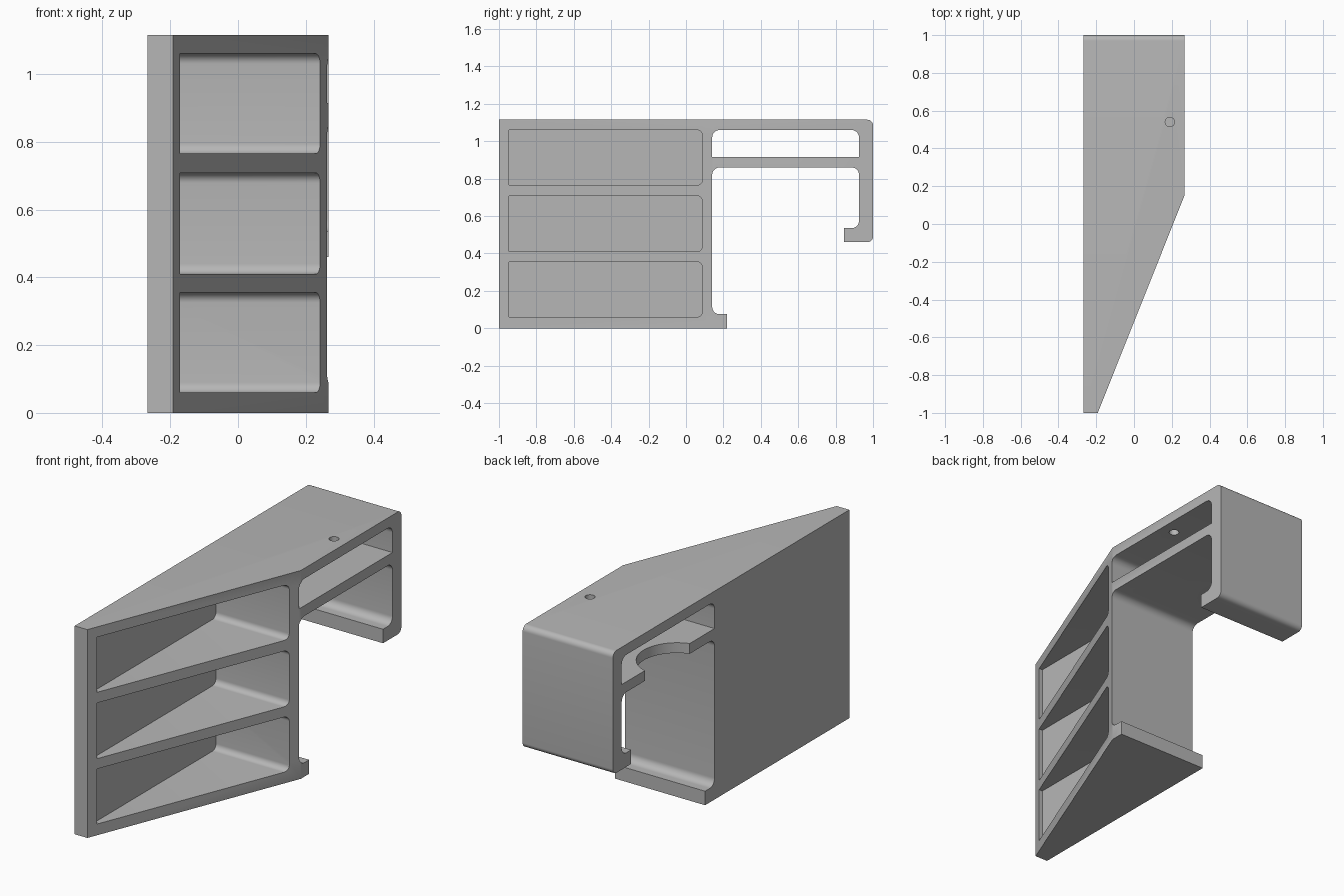
import bpy
import bmesh
import math
from mathutils import Vector

old = bpy.data.objects.get("Cube")
if old:
    bpy.data.objects.remove(old, do_unlink=True)

grey = bpy.data.materials.new("plain grey")
grey.use_nodes = True
grey.diffuse_color = (0.47, 0.47, 0.47, 1)
grey.node_tree.nodes["Principled BSDF"].inputs["Base Color"].default_value = (0.47, 0.47, 0.47, 1)

W = 0.267      # half width
TOP = 1.115    # overall height


def rounded(corners, steps=8):
    """Outline from (u, v, radius) corners, each replaced by a fillet arc."""
    out = []
    for i, (u, v, r) in enumerate(corners):
        p = Vector((u, v))
        if r == 0:
            out.append(p)
            continue
        a = (Vector(corners[i - 1][:2]) - p).normalized()
        b = (Vector(corners[(i + 1) % len(corners)][:2]) - p).normalized()
        centre = p + (a + b) * r
        for k in range(steps + 1):
            t = k / steps * math.pi / 2
            out.append(centre - b * r * math.cos(t) - a * r * math.sin(t))
    return out


def prism(name, outline, place, lo, hi):
    """Extrude a 2D outline between lo and hi; place maps (u, v, depth) to xyz."""
    bm = bmesh.new()
    face = bm.faces.new([bm.verts.new(place(u, v, lo)) for u, v in outline])
    move = Vector(place(0, 0, hi)) - Vector(place(0, 0, lo))
    new = bmesh.ops.extrude_face_region(bm, geom=[face])["geom"]
    bmesh.ops.translate(bm, vec=move, verts=[g for g in new if isinstance(g, bmesh.types.BMVert)])
    bmesh.ops.recalc_face_normals(bm, faces=bm.faces)
    mesh = bpy.data.meshes.new(name)
    bm.to_mesh(mesh)
    bm.free()
    mesh.materials.append(grey)
    obj = bpy.data.objects.new(name, mesh)
    bpy.context.collection.objects.link(obj)
    return obj


def side(u, v, d):
    return (d, u, v)


def plan(u, v, d):
    return (u, v, d)


def circle(cx, cy, r, n):
    return [(cx + r * math.cos(2 * math.pi * k / n), cy + r * math.sin(2 * math.pi * k / n))
            for k in range(n)]


def combine(target, tool, operation):
    tool.hide_render = True
    mod = target.modifiers.new(operation.lower(), "BOOLEAN")
    mod.operation, mod.object, mod.solver = operation, tool, "EXACT"
    bpy.context.view_layer.objects.active = target
    bpy.ops.object.modifier_apply(modifier=mod.name)
    bpy.data.objects.remove(tool, do_unlink=True)


# Side profile: block, foot lip, shelf, top bar and hooked back
F = 0.04
bracket = prism("hook_bracket", rounded([
    (-1, 0, 0), (0.22, 0, 0), (0.22, 0.075, 0), (0.14, 0.075, F),
    (0.14, 0.86, F), (0.925, 0.86, F), (0.925, 0.535, F), (0.845, 0.535, 0),
    (0.845, 0.46, 0), (1, 0.46, 0.03), (1, TOP, 0.03), (-1, TOP, 0)]), side, -0.4, 0.4)

# Plan outline with the slanted front
slope = (W + 0.192) / 1.15
footprint = prism("footprint", [
    (-W, -1.1), (-0.192 - 0.1 * slope, -1.1), (W, 0.15), (W, 1.1), (-W, 1.1)], plan, -0.1, 1.3)
combine(bracket, footprint, "INTERSECT")

# Slot between shelf and top bar
slot = prism("slot", rounded([
    (0.14, 0.915, 0), (0.925, 0.915, 0), (0.925, 1.06, F), (0.14, 1.06, F)]), side, -0.5, 0.5)
combine(bracket, slot, "DIFFERENCE")

# Three pockets open to the slanted front
for low, high in ((0.06, 0.355), (0.41, 0.708), (0.765, 1.06)):
    pocket = prism("pocket", rounded([
        (-0.947, low, 0), (0.088, low, 0.03), (0.088, high, 0.03), (-0.947, high, 0)]),
        side, -0.192, 0.5)
    combine(bracket, pocket, "DIFFERENCE")

# Screw hole in the top bar and curved notch in the shelf
combine(bracket, prism("hole", circle(0.19, 0.54, 0.025, 24), plan, 1, 1.2), "DIFFERENCE")
combine(bracket, prism("notch", circle(-0.326, 0.54, 0.199, 64), plan, 0.8, 1), "DIFFERENCE")

# Smooth fillets, crisp edges
bpy.ops.object.select_all(action="DESELECT")
bracket.select_set(True)
bpy.context.view_layer.objects.active = bracket
bpy.ops.object.shade_smooth_by_angle(angle=math.radians(30))
